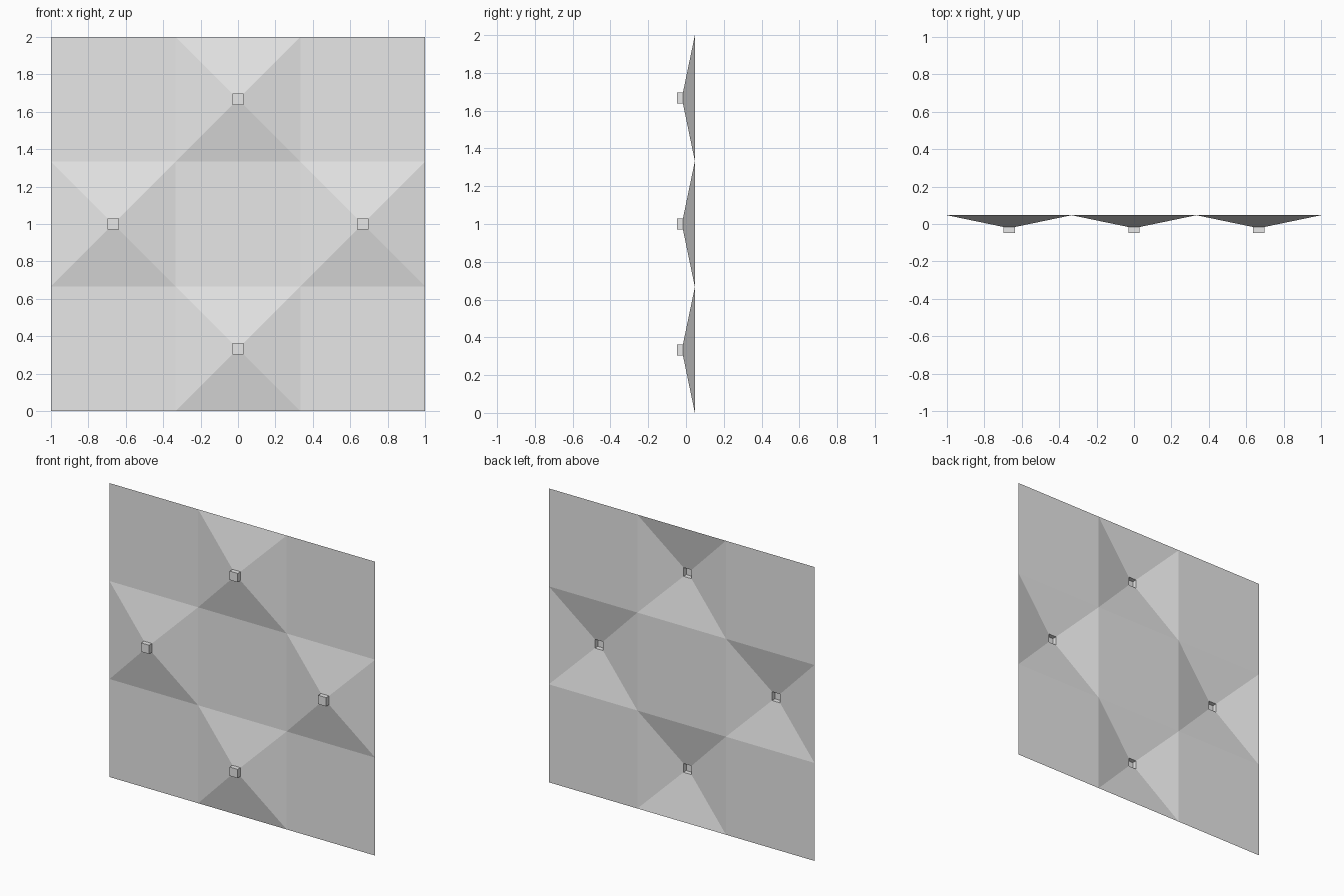
import bpy, bmesh
from math import pi
from mathutils import Matrix, Vector

old = bpy.data.objects.get("Cube")
if old:
    bpy.data.objects.remove(old, do_unlink=True)

SHEET_Y, STUD_BACK, STUD_FRONT = 0.047, -0.016, -0.047
CELL = 2 / 3
STUD = 0.06

grey = bpy.data.materials.new("plain grey")
grey.use_nodes = True
colour = (0.8, 0.8, 0.8, 1)
grey.diffuse_color = colour
grey.node_tree.nodes["Principled BSDF"].inputs["Base Color"].default_value = colour


def add_object(name, bm):
    mesh = bpy.data.meshes.new(name)
    bm.to_mesh(mesh)
    bm.free()
    mesh.materials.append(grey)
    obj = bpy.data.objects.new(name, mesh)
    bpy.context.collection.objects.link(obj)
    return obj


# Panel: three by three sheet, upright and facing the front
bm = bmesh.new()
place = Matrix.Translation((0, SHEET_Y, 1)) @ Matrix.Rotation(pi / 2, 4, 'X')
bmesh.ops.create_grid(bm, x_segments=3, y_segments=3, size=1, matrix=place)


def is_raised(face):
    c = face.calc_center_median()
    return (round(c.x / CELL) + round((c.z - 1) / CELL)) % 2 == 1


# Every other cell becomes a hollow blunt pyramid
raised = [f for f in bm.faces if is_raised(f)]
bmesh.ops.inset_individual(bm, faces=raised, thickness=(CELL - STUD) / 2,
                           use_even_offset=True)
centres = [f.calc_center_median() for f in raised]
for f in raised:
    for v in f.verts:
        v.co.y = STUD_BACK
bmesh.ops.delete(bm, geom=raised, context='FACES_ONLY')
add_object("panel", bm)

# Studs: small boxes open at the back, one on each pyramid tip
depth = STUD_BACK - STUD_FRONT
for i, c in enumerate(centres):
    bm = bmesh.new()
    bmesh.ops.create_cube(bm, size=1)
    bmesh.ops.scale(bm, vec=(STUD, depth, STUD), verts=bm.verts)
    bm.normal_update()
    back = [f for f in bm.faces if f.normal.y > 0.5]
    bmesh.ops.delete(bm, geom=back, context='FACES_ONLY')
    stud = add_object(f"stud_{i + 1}", bm)
    stud.location = Vector((c.x, (STUD_BACK + STUD_FRONT) / 2, c.z))
